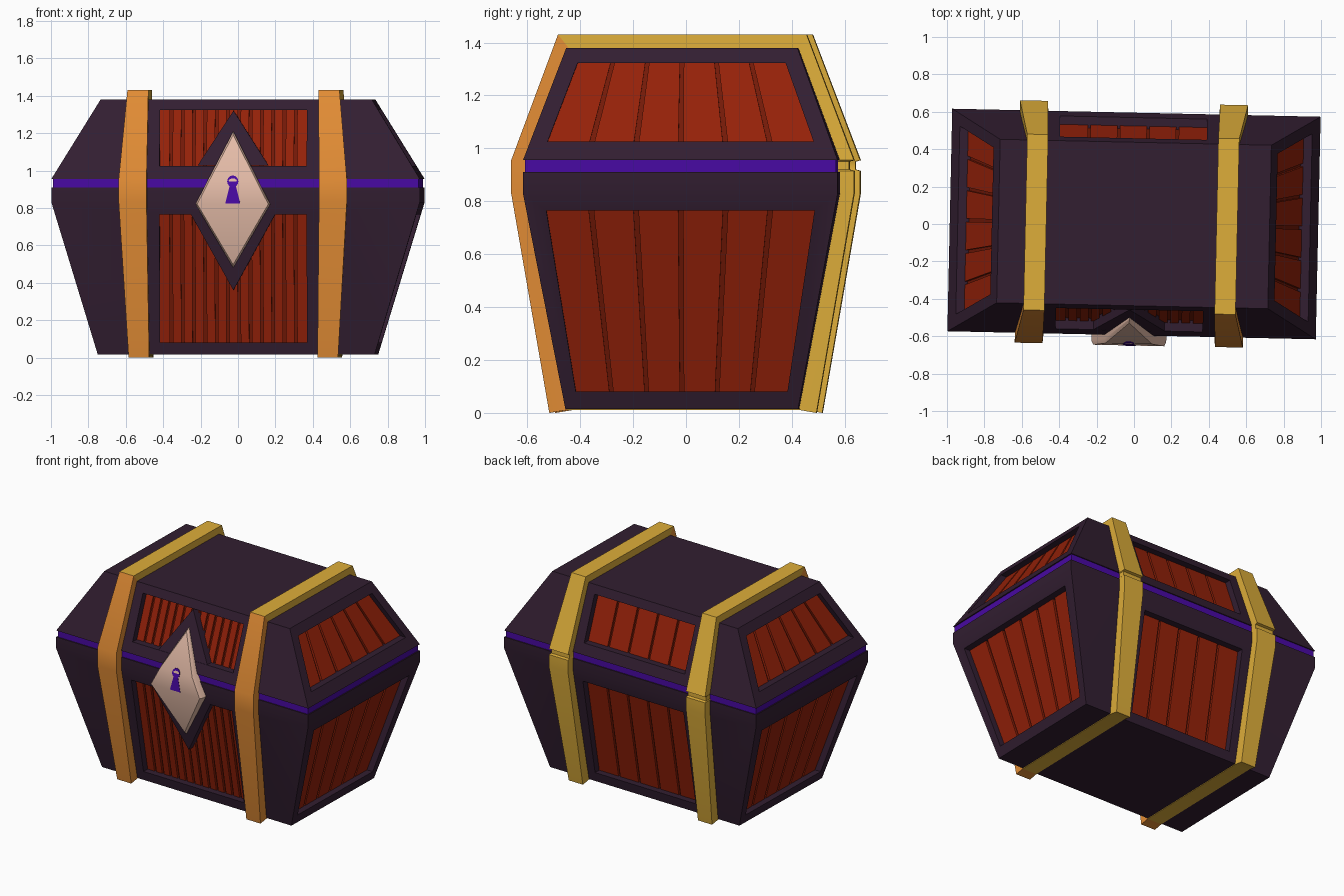
import bpy, math
import bmesh
from mathutils import Matrix, Vector

if "Cube" in bpy.data.objects:
    bpy.data.objects.remove(bpy.data.objects["Cube"])

TURN = Matrix.Rotation(math.radians(-1.25), 4, 'Z')   # whole chest is turned slightly
CX = -0.014                                           # centre line of straps, panels, lock


def material(name, r, g, b):
    m = bpy.data.materials.new(name)
    lin = [(c / 255 / 12.92) if c < 10 else ((c / 255 + 0.055) / 1.055) ** 2.4 for c in (r, g, b)]
    m.diffuse_color = (*lin, 1)
    m.use_nodes = True
    m.node_tree.nodes["Principled BSDF"].inputs["Base Color"].default_value = m.diffuse_color
    return m


DARK = material("dark plum wood", 50, 30, 49)
RED = material("red planks", 149, 33, 9)
GROOVE = material("plank grooves", 115, 25, 7)
GOLD = material("gold strap", 222, 174, 58)
ORANGE = material("orange strap", 227, 141, 53)
PURPLE = material("purple glow", 72, 9, 163)
BEIGE = material("pale lock plate", 229, 188, 168)


def make(name, polys):
    """polys: list of (points, material); soft creases are smooth, corners sharp"""
    mats = []
    bm = bmesh.new()
    for pts, mat in polys:
        if mat not in mats:
            mats.append(mat)
        f = bm.faces.new([bm.verts.new(TURN @ Vector(p)) for p in pts])
        f.material_index = mats.index(mat)
        f.smooth = True
    bmesh.ops.remove_doubles(bm, verts=bm.verts, dist=1e-5)
    bmesh.ops.recalc_face_normals(bm, faces=bm.faces)
    me = bpy.data.meshes.new(name)
    bm.to_mesh(me)
    bm.free()
    me.set_sharp_from_angle(angle=math.radians(26))
    for m in mats:
        me.materials.append(m)
    ob = bpy.data.objects.new(name, me)
    bpy.context.collection.objects.link(ob)
    return ob


def ring(a, b, mat):
    """side walls between two matching outlines"""
    n = len(a)
    return [([a[i], a[(i + 1) % n], b[(i + 1) % n], b[i]], mat) for i in range(n)]


def prism(a, b, mat):
    return [(a, mat), (b, mat)] + ring(a, b, mat)


def rect(hx, hy, z):
    return [(-hx, -hy, z), (hx, -hy, z), (hx, hy, z), (-hx, hy, z)]


def lerp(a, b, t):
    return a + (b - a) * t


def box_part(name, low, high, panel_z, side_half):
    """tapered box side walls with recessed plank panels; low/high = (hx, hy, z)"""
    (x0, y0, z0), (x1, y1, z1) = low, high

    def point(side, u, z, depth):
        t = (z - z0) / (z1 - z0)
        hx, hy = lerp(x0, x1, t) - depth, lerp(y0, y1, t) - depth
        return {'front': (u, -hy, z), 'back': (u, hy, z),
                'right': (hx, u, z), 'left': (-hx, u, z)}[side]

    shell = []
    pa, pb = panel_z
    for side, count, gap in (('front', 13, .25), ('back', 5, .09), ('left', 6, .11), ('right', 6, .11)):
        across = side in ('front', 'back')
        oa, ob = (x0, x1) if across else (y0, y1)
        ia, ib = (.393, .393) if across else side_half
        c = CX if across else 0
        outer = [point(side, u, z, 0) for u, z in ((-oa, z0), (oa, z0), (ob, z1), (-ob, z1))]
        hole = ((c - ia, pa), (c + ia, pa), (c + ib, pb), (c - ib, pb))
        inner = [point(side, u, z, 0) for u, z in hole]
        floor = [point(side, u, z, .06) for u, z in hole]
        shell += ring(outer, inner, DARK) + ring(inner, floor, DARK) + [(floor, GROOVE)]
        # planks standing on the panel floor
        planks = []
        for i in range(count):
            s = (i + (gap / 2 if i else 0)) / count * 2 - 1
            e = (i + 1 - (gap / 2 if i < count - 1 else 0)) / count * 2 - 1
            quad = ((c + s * ia, pa), (c + e * ia, pa), (c + e * ib, pb), (c + s * ib, pb))
            planks += prism([point(side, u, z, .061) for u, z in quad],
                            [point(side, u, z, .045) for u, z in quad], RED)
        make(f"{name}_{side}_planks", planks)
    # dark triangle behind the lock, flush with the front frame
    tip, base, w = (.36, .765, .225) if z0 < .5 else (1.32, 1.026, .19)
    tri = ((CX - w, base), (CX + w, base), (CX, tip))
    make(f"{name}_lock_backing", prism([point('front', u, z, 0) for u, z in tri],
                                       [point('front', u, z, .061) for u, z in tri], DARK))
    return shell


# Chest body with short upright rim
body = box_part("body", (.74, .44, .015), (.985, .595, .83), (.08, .765), (.40, .507))
body += [(rect(.74, .44, .015), DARK), (rect(.985, .595, .91), DARK)]
body += ring(rect(.985, .595, .83), rect(.985, .595, .91), DARK)
make("chest_body", body)

# Lid
lid = box_part("lid", (.985, .595, .955), (.725, .437, 1.38), (1.025, 1.323), (.503, .393))
lid += [(rect(.985, .595, .955), DARK), (rect(.725, .437, 1.38), DARK)]
make("chest_lid", lid)

# Purple band in the gap
make("rim_band", prism(rect(.977, .588, .90), rect(.977, .588, .965), PURPLE))

# Straps: mitred segments around the side profile: (y, z, inner y, inner z, near half, far half)
PROFILE = [(-.44, .011, -.40, .04, .45, .56),
           (-.505, 0, -.42, .04, .45, .56), (-.648, .83, -.575, .83, .461, .61),
           (-.648, .955, -.575, .955, .461, .61), (-.472, 1.43, -.42, 1.365, .455, .567),
           (.468, 1.43, .42, 1.365, .455, .567), (.648, .955, .575, .955, .461, .61),
           (.630, .95, .575, .95, .463, .605), (.630, .92, .575, .92, .463, .605),
           (.648, .915, .575, .915, .461, .61), (.648, .83, .575, .83, .461, .61),
           (.505, 0, .42, .04, .45, .56), (.44, .011, .40, .04, .45, .56)]
for label, s in (("left", -1), ("right", 1)):
    def section(v):
        y, z, yi, zi, n, f = v
        return [(CX + s * n, y, z), (CX + s * f, y, z), (CX + s * f, yi, zi), (CX + s * n, yi, zi)]

    polys = []
    for p, q in zip(PROFILE, PROFILE[1:] + PROFILE[:1]):
        mat = ORANGE if p[0] < 0 and q[0] < 0 else GOLD
        polys += ring(section(p), section(q), mat)
    make(f"{label}_strap", polys)


# Lock plate: diamond bent gently over the rim, with a narrow bevelled edge
def diamond(k, y_bottom, y_mid, y_rim, y_top):
    w = .131 * k
    return [(CX, y_bottom, .82 - .34 * k), (CX + .2 * k, y_mid, .82), (CX + w, y_rim, .82 + .135 * k),
            (CX, y_top, .82 + .39 * k), (CX - w, y_rim, .82 + .135 * k), (CX - .2 * k, y_mid, .82)]


back = diamond(1, -.47, -.5, -.5, -.45)
edge = diamond(1, -.53, -.628, -.618, -.51)
face = diamond(.95, -.55, -.65, -.640, -.53)
plate = ring(back, edge, BEIGE) + ring(edge, face, BEIGE)
for d in (face, back):
    plate += [([d[0], d[1], d[5]], BEIGE), ([d[1], d[2], d[4], d[5]], BEIGE), ([d[2], d[3], d[4]], BEIGE)]
make("lock_plate", plate)


# Keyhole lying on the near-upright middle of the plate
def on_plate(x, z, lift):
    y = -.65 + (z - .82) * .078 if z < .948 else -.64 + (z - .948) * .45
    return (CX + x, y - lift, z)


circle = [(.03 * math.cos(i * math.pi / 6), .942 + .032 * math.sin(i * math.pi / 6)) for i in range(12)]
slot = [(-.04, .823), (.04, .823), (.015, .925), (-.015, .925)]
for label, pts, lift in (("round", circle, .003), ("slot", slot, .002)):
    make(f"keyhole_{label}", prism([on_plate(x, z, lift) for x, z in pts],
                                   [on_plate(x, z, -.004) for x, z in pts], PURPLE))
